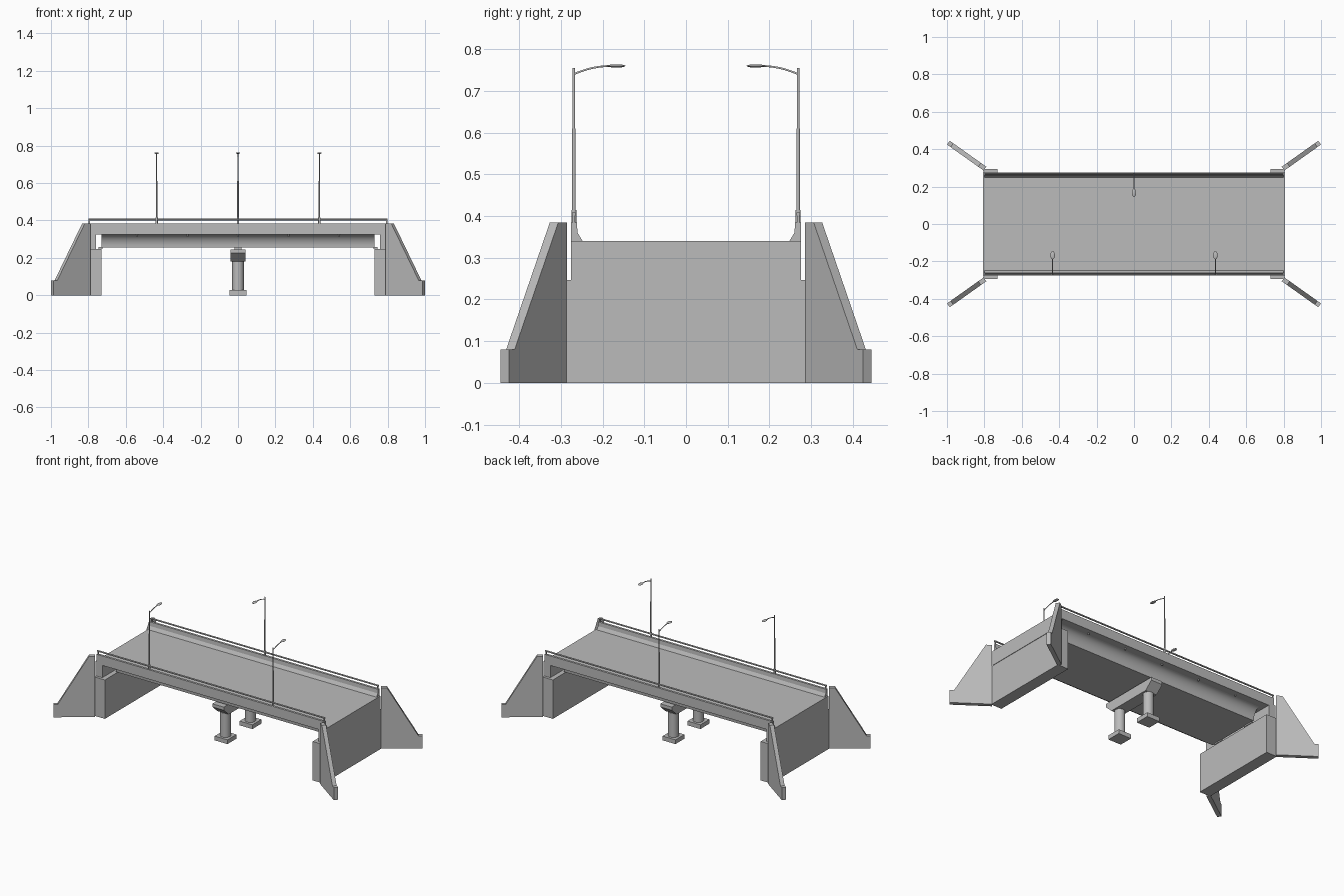
import bpy, bmesh, math
from mathutils import Vector, Matrix

cube = bpy.data.objects.get("Cube")
if cube:
    bpy.data.objects.remove(cube, do_unlink=True)

GREY = (0.5, 0.5, 0.5, 1)
concrete = bpy.data.materials.new("concrete grey")
concrete.use_nodes = True
concrete.diffuse_color = GREY
concrete.node_tree.nodes["Principled BSDF"].inputs["Base Color"].default_value = GREY


def finish(name, bm, smooth=False):
    bmesh.ops.recalc_face_normals(bm, faces=bm.faces)
    mesh = bpy.data.meshes.new(name)
    bm.to_mesh(mesh)
    bm.free()
    mesh.materials.append(concrete)
    obj = bpy.data.objects.new(name, mesh)
    bpy.context.collection.objects.link(obj)
    if smooth:
        bpy.ops.object.select_all(action='DESELECT')
        obj.select_set(True)
        bpy.context.view_layer.objects.active = obj
        bpy.ops.object.shade_smooth_by_angle(angle=math.radians(40))
    return obj


def extrude(name, points, origin, u, v, depth, smooth=False):
    """Extrude a profile given in the (u, v) plane along a depth vector."""
    bm = bmesh.new()
    o, u, v = Vector(origin), Vector(u), Vector(v)
    face = bm.faces.new([bm.verts.new(o + u * a + v * b) for a, b in points])
    side = bmesh.ops.extrude_face_region(bm, geom=[face])["geom"]
    bmesh.ops.translate(bm, vec=Vector(depth),
                        verts=[g for g in side if isinstance(g, bmesh.types.BMVert)])
    return finish(name, bm, smooth)


def along_x(name, points, half, smooth=False):
    return extrude(name, points, (-half, 0, 0), (0, 1, 0), (0, 0, 1), (2 * half, 0, 0), smooth)


def box(name, x0, x1, y0, y1, z0, z1):
    return extrude(name, [(x0, y0), (x1, y0), (x1, y1), (x0, y1)],
                   (0, 0, z0), (1, 0, 0), (0, 1, 0), (0, 0, z1 - z0))


def cylinder(name, x, y, z0, z1, r, sides=16):
    bm = bmesh.new()
    bmesh.ops.create_cone(bm, cap_ends=True, segments=sides, radius1=r, radius2=r, depth=z1 - z0,
                          matrix=Matrix.Translation((x, y, (z0 + z1) / 2)))
    return finish(name, bm, True)


# Road slab, with the curved box girder beneath it
box("road_slab", -0.80, 0.80, -0.27, 0.27, 0.325, 0.34)
side = []
for i in range(9):
    a = math.pi / 2 * i / 8
    side.append((0.235 - 0.055 * math.sin(a), 0.255 + 0.071 * (1 - (1 - math.cos(a)))))
along_x("box_girder", side + [(-y, z) for y, z in reversed(side)], 0.73, True)

for s, end in ((-1, "front"), (1, "back")):
    # Parapet with a sloped kerb, handrail and posts
    along_x(end + "_parapet", [(s * y, z) for y, z in (
        (0.276, 0.325), (0.276, 0.385), (0.262, 0.385), (0.26, 0.36), (0.248, 0.34), (0.248, 0.325))], 0.80)
    along_x(end + "_handrail", [(s * 0.269 + 0.005 * math.cos(a * math.pi / 4),
                                 0.405 + 0.005 * math.sin(a * math.pi / 4)) for a in range(8)], 0.80, True)
    for x in (-0.795, 0.795):
        box(end + "_rail_post", x - 0.003, x + 0.003, s * 0.269 - 0.003, s * 0.269 + 0.003, 0.385, 0.405)
    # Drain outlets under the overhang
    for i in range(-2, 3):
        cylinder(end + "_drain", i * 0.27, s * 0.245, 0.315, 0.326, 0.005, 8)

# Abutments, back walls, bearings and splayed wing walls
WING = [(0, 0), (0.24, 0), (0.24, 0.08), (0.216, 0.08), (0.035, 0.385), (0, 0.385)]
for sx, hand in ((-1, "right"), (1, "left")):
    def span(a, b):
        return sorted((sx * a, sx * b))
    box(hand + "_abutment", *span(0.73, 0.805), -0.293, 0.293, 0, 0.247)
    box(hand + "_back_wall", *span(0.76, 0.808), -0.276, 0.276, 0.247, 0.34)
    for sy, end in ((-1, "front"), (1, "back")):
        box(hand + "_bearing", *span(0.725, 0.745), sy * 0.13 - 0.03, sy * 0.13 + 0.03, 0.247, 0.258)
        run = Vector((sx * 0.815, sy * 0.579, 0))
        across = Vector((sx * 0.579, -sy * 0.815, 0)) * 0.025
        root = Vector((sx * 0.797, sy * 0.296, 0)) - across / 2
        extrude(end + "_" + hand + "_wing_wall", WING, root, run, (0, 0, 1), across)

# Central pier: cap beam, two columns, footings and bearings
cap = [(-0.2, 0.245), (-0.2, 0.225), (-0.15, 0.18), (0.15, 0.18), (0.2, 0.225), (0.2, 0.245)]
along_x("pier_cap", cap, 0.04)
for y in (-0.125, 0.125):
    box("pier_footing", -0.045, 0.045, y - 0.045, y + 0.045, 0, 0.027)
    cylinder("pier_column", 0, y, 0.027, 0.181, 0.031, 24)
    box("pier_bearing", -0.02, 0.02, y - 0.03, y + 0.03, 0.245, 0.257)


def arm(x, s):
    """Curved lamp arm reaching in over the road."""
    curve = bpy.data.curves.new("lamp_arm", 'CURVE')
    curve.dimensions = '3D'
    curve.bevel_depth = 0.0025
    curve.bevel_resolution = 1
    curve.use_fill_caps = True
    line = curve.splines.new('POLY')
    line.points.add(6)
    for i, p in enumerate(line.points):
        t = i / 6
        p.co = (x, s * (0.27 - 0.09 * t), 0.74 + 0.02 * (1 - (1 - t) ** 2), 1)
    curve.materials.append(concrete)
    bpy.context.collection.objects.link(bpy.data.objects.new("lamp_arm", curve))


# Street lamps: stepped pole, arm and flat oval head
for x, s in ((-0.435, -1), (0.435, -1), (0, 1)):
    y = s * 0.269
    cylinder("lamp_base", x, y, 0.383, 0.415, 0.006, 12)
    cylinder("lamp_lower_pole", x, y, 0.415, 0.61, 0.0042, 12)
    cylinder("lamp_upper_pole", x, y, 0.61, 0.755, 0.003, 12)
    arm(x, s)
    bm = bmesh.new()
    bmesh.ops.create_uvsphere(bm, u_segments=16, v_segments=8, radius=1,
                              matrix=Matrix.Translation((x, s * 0.167, 0.76)) @ Matrix.Diagonal((0.012, 0.022, 0.004, 1)))
    finish("lamp_head", bm, True)
